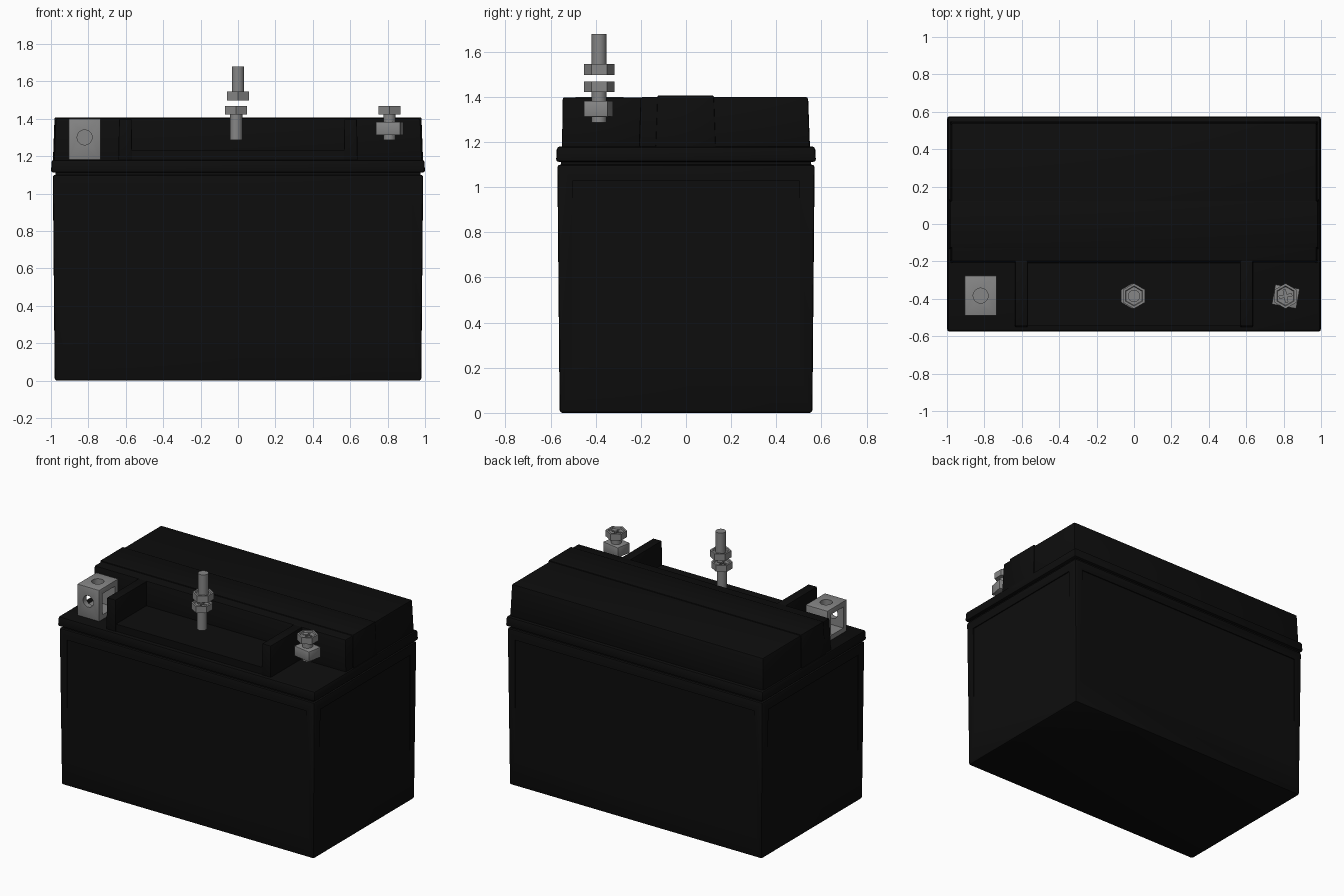
import bpy
import bmesh
import math
from mathutils import Matrix, Vector

if "Cube" in bpy.data.objects:
    bpy.data.objects.remove(bpy.data.objects["Cube"], do_unlink=True)


def make_material(name, value, metallic=0.0):
    mat = bpy.data.materials.new(name)
    mat.use_nodes = True
    colour = (value, value, value, 1)
    mat.diffuse_color = colour
    mat.node_tree.nodes["Principled BSDF"].inputs["Base Color"].default_value = colour
    return mat


black = make_material("black plastic", 0.004)
metal = make_material("grey metal", 0.24)


def finish(name, bm, mat):
    bmesh.ops.recalc_face_normals(bm, faces=bm.faces)
    mesh = bpy.data.meshes.new(name)
    bm.to_mesh(mesh)
    bm.free()
    mesh.materials.append(mat)
    obj = bpy.data.objects.new(name, mesh)
    bpy.context.collection.objects.link(obj)
    return obj


def activate(obj):
    bpy.ops.object.select_all(action="DESELECT")
    obj.select_set(True)
    bpy.context.view_layer.objects.active = obj


def smooth(obj):
    activate(obj)
    bpy.ops.object.shade_smooth_by_angle(angle=math.radians(35))


def box(name, x, y, z, mat=black, taper=0.0, bevel=0.0, turn=0.0):
    """Box between (low, high) pairs; taper pulls the top sides inwards."""
    low, high = Vector((x[0], y[0], z[0])), Vector((x[1], y[1], z[1]))
    centre, size = (low + high) / 2, high - low
    bm = bmesh.new()
    bmesh.ops.create_cube(bm, size=1)
    for v in bm.verts:
        v.co = Vector(a * b for a, b in zip(v.co, size))
        if v.co.z > 0:
            v.co.x -= math.copysign(taper, v.co.x)
            v.co.y -= math.copysign(taper, v.co.y)
    if bevel:
        bmesh.ops.bevel(bm, geom=list(bm.edges), offset=bevel, segments=2,
                        profile=0.5, affect="EDGES")
    bm.transform(Matrix.Translation(centre) @ Matrix.Rotation(turn, 4, "Z"))
    obj = finish(name, bm, mat)
    if bevel:
        smooth(obj)
    return obj


def cylinder(name, centre, radius, depth, sides=32, axis="Z", mat=metal, dish=False):
    bm = bmesh.new()
    bmesh.ops.create_cone(bm, cap_ends=True, segments=sides, radius1=radius,
                          radius2=radius, depth=depth)
    if dish:
        # shallow recess in the top face
        top = max(bm.faces, key=lambda f: f.calc_center_median().z)
        bmesh.ops.inset_region(bm, faces=[top], thickness=0.014)
        bmesh.ops.inset_region(bm, faces=[top], thickness=0.004, depth=-0.01)
    if axis == "Y":
        bm.transform(Matrix.Rotation(math.pi / 2, 4, "X"))
    bm.transform(Matrix.Translation(centre))
    obj = finish(name, bm, mat)
    if sides > 8:
        smooth(obj)
    return obj


def cut(obj, *cutters):
    for cutter in cutters:
        mod = obj.modifiers.new("cut", "BOOLEAN")
        mod.operation = "DIFFERENCE"
        mod.solver = "EXACT"
        mod.object = cutter
        activate(obj)
        bpy.ops.object.modifier_apply(modifier=mod.name)
        bpy.data.objects.remove(cutter, do_unlink=True)


# Case: widens towards the top, with shallow upright panels on all four sides
case = box("case", (-0.99, 0.99), (-0.57, 0.57), (0, 1.1), taper=-0.0, bevel=0.012)
for v in case.data.vertices:
    draft = 0.01 * (1 - v.co.z / 1.1)
    v.co.x -= math.copysign(draft, v.co.x)
    v.co.y -= math.copysign(draft, v.co.y)
for s in (-1, 1):
    cut(case,
        box("panel_cutter", (-0.93, 0.93), sorted((s * 0.562, s * 0.7)), (0.1, 1.03)),
        box("panel_cutter", sorted((s * 0.982, s * 1.2)), (-0.5, 0.5), (0.1, 1.03)))
smooth(case)

# Lid: seam, rim, raised block and the band across it
box("seam", (-0.975, 0.975), (-0.555, 0.555), (1.09, 1.13))
box("lid_rim", (-1, 1), (-0.576, 0.576), (1.112, 1.18), taper=0.004, bevel=0.012)
box("lid_block", (-0.985, 0.985), (-0.21, 0.55), (1.16, 1.4), taper=0.009, bevel=0.01)
box("lid_band", (-0.99, 0.99), (-0.135, 0.132), (1.16, 1.406), taper=0.009, bevel=0.004)

# Front tray with a partition at each end
box("tray_floor", (-0.6, 0.6), (-0.545, -0.19), (1.16, 1.23))
for side, s in (("right", -1), ("left", 1)):
    box(side + "_partition", sorted((s * 0.565, s * 0.64)), (-0.55, -0.19),
        (1.16, 1.398), taper=0.004, bevel=0.006)

# Bracket terminal: open along x, drilled from the top and the front
bx, by = -0.82, -0.383
bracket = box("bracket_terminal", (-0.905, -0.735), (-0.49, -0.276), (1.18, 1.4),
              metal, bevel=0.004)
cut(bracket,
    box("channel_cutter", (-1.1, -0.5), (-0.452, -0.314), (1.215, 1.362)),
    cylinder("top_hole_cutter", (bx, by, 1.4), 0.04, 0.16),
    cylinder("front_hole_cutter", (bx, -0.49, 1.3), 0.04, 0.16, axis="Y"))
smooth(bracket)


def bolt(name, x, y, head_z, shaft_z):
    """Hex head with a cross recess, and a round shaft."""
    middle = sum(head_z) / 2
    height = head_z[1] - head_z[0]
    head = cylinder(name + "_head", (x, y, middle), 0.068, height, sides=6, dish=True)
    cut_z = (head_z[1] - 0.025, head_z[1] + 0.05)
    if shaft_z[0] < head_z[0]:
        for long_x, long_y in ((0.034, 0.006), (0.006, 0.034)):
            cut(head, box("slot_cutter", (x - long_x, x + long_x),
                          (y - long_y, y + long_y), cut_z, turn=0.2))
    cylinder(name + "_shaft", (x, y, sum(shaft_z) / 2), 0.033, shaft_z[1] - shaft_z[0])


# Bolts: one in the left square nut, and a pair above the tray
bolt("terminal_bolt", 0.81, -0.385, (1.423, 1.468), (1.287, 1.44))
box("square_nut", (0.745, 0.878), (-0.442, -0.334), (1.312, 1.382), metal,
    bevel=0.003, turn=-0.18)
bolt("lower_bolt", -0.01, -0.385, (1.423, 1.468), (1.287, 1.44))
bolt("upper_bolt", 0.0, -0.385, (1.498, 1.545), (1.51, 1.68))
